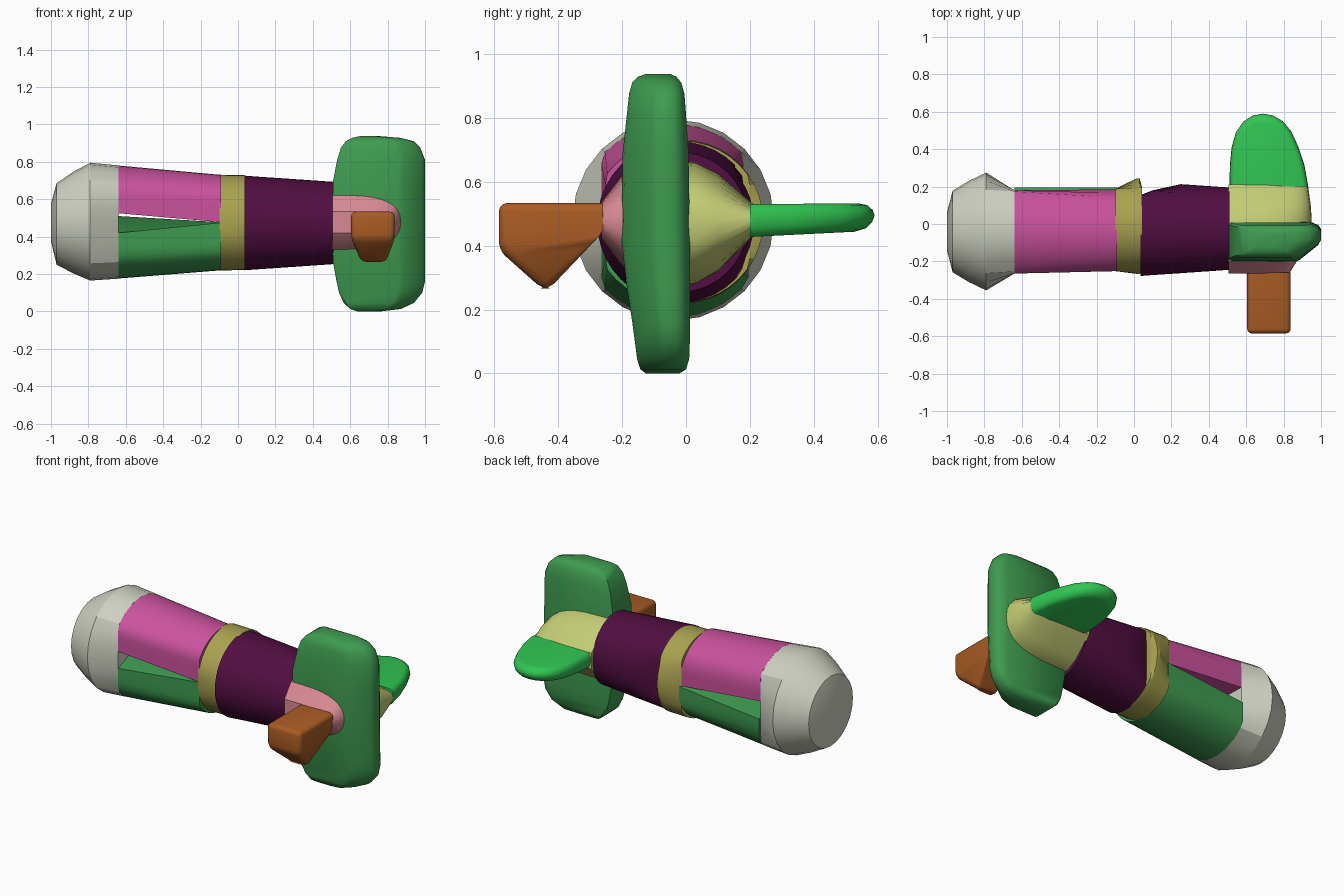
import bpy, bmesh, math
from mathutils import Vector

if "Cube" in bpy.data.objects:
    bpy.data.objects.remove(bpy.data.objects["Cube"])


def mat(name, rgb):
    m = bpy.data.materials.new(name)
    m.diffuse_color = [((c / 255 + 0.055) / 1.055) ** 2.4 for c in rgb] + [1]
    m.use_nodes = True
    m.node_tree.nodes["Principled BSDF"].inputs["Base Color"].default_value = m.diffuse_color
    return m


GREY = mat("pale grey", (205, 209, 193))
MAGENTA = mat("magenta", (203, 82, 158))
GREEN = mat("leaf green", (62, 155, 80))
PURPLE = mat("deep purple", (82, 14, 66))
OLIVE = mat("olive", (170, 163, 80))
PINK = mat("dusty pink", (218, 138, 148))
BROWN = mat("rust brown", (170, 92, 36))
LIME = mat("bright green", (48, 198, 82))
CREAM = mat("pale yellow", (196, 205, 117))


def finish(name, bm, material, angle=35):
    bmesh.ops.recalc_face_normals(bm, faces=bm.faces)
    me = bpy.data.meshes.new(name)
    bm.to_mesh(me)
    bm.free()
    ob = bpy.data.objects.new(name, me)
    bpy.context.collection.objects.link(ob)
    me.materials.append(material)
    bpy.ops.object.select_all(action='DESELECT')
    ob.select_set(True)
    bpy.context.view_layer.objects.active = ob
    bpy.ops.object.shade_smooth_by_angle(angle=math.radians(angle))
    return ob


def loft(name, rings, material, angle=35):
    """Skin equal-length closed rings and cap both ends."""
    bm = bmesh.new()
    vs = [[bm.verts.new(p) for p in r] for r in rings]
    n = len(vs[0])
    for a, b in zip(vs, vs[1:]):
        for i in range(n):
            j = (i + 1) % n
            bm.faces.new((a[i], a[j], b[j], b[i]))
    bm.faces.new(vs[0])
    bm.faces.new(vs[-1])
    return finish(name, bm, material, angle)


def clamp(v, lo, hi):
    return max(lo, min(hi, v))


def body_ring(x, cy, cz, r, y0, y1, n=40):
    """Circle across x with flattened sides at y0 and y1."""
    pts = []
    for i in range(n):
        t = 2 * math.pi * i / n
        pts.append((x, clamp(cy + r * math.cos(t), y0, y1), cz + r * math.sin(t)))
    return pts


def half_ring(x, cz, r, y0, y1, edge, ridge, sign, n=20):
    """Half of a flattened circle closed by a ridged inner face."""
    pts = []
    for i in range(n + 1):
        t = math.pi * i / n
        z = cz + sign * r * math.sin(t)
        z = max(z, edge) if sign > 0 else min(z, edge)
        pts.append((x, clamp(-0.04 + r * math.cos(t), y0, y1), z))
    return pts + [(x, -0.04, ridge)]


# rounded nose cap
loft("nose_cap", [body_ring(x, -0.04, cz, r, y0, y1, 24) for x, cz, r, y0, y1 in (
    (-1.0, 0.475, 0.10, -1, 1), (-0.97, 0.468, 0.218, -1, 1),
    (-0.88, 0.475, 0.272, -1, 1), (-0.79, 0.48, 0.315, -1, 1),
    (-0.64, 0.478, 0.303, -0.265, 0.18))], GREY, 25)

# two body shells with a tapering gap between them
loft("upper_shell", [
    half_ring(-0.64, 0.478, 0.302, -0.265, 0.18, 0.525, 0.53, 1),
    half_ring(-0.09, 0.475, 0.255, -0.252, 0.185, 0.477, 0.477, 1)], MAGENTA)
loft("lower_shell", [
    half_ring(-0.64, 0.478, 0.302, -0.265, 0.195, 0.42, 0.51, -1),
    half_ring(-0.09, 0.475, 0.255, -0.252, 0.195, 0.475, 0.477, -1)], GREEN)

# flared collar
loft("collar", [body_ring(x, -0.012, 0.475, r, y0, y1) for x, r, y0, y1 in (
    (-0.1, 0.256, -0.252, 0.188), (0.01, 0.254, -0.275, 0.25),
    (0.03, 0.254, -0.28, 0.25), (0.042, 0.252, -0.28, 0.2))], OLIVE, 25)

# tapered rear barrel
loft("rear_barrel", [body_ring(x, -0.025, 0.473, r, y0, y1) for x, r, y0, y1 in (
    (0.035, 0.253, -0.28, 0.155), (0.1, 0.248, -0.275, 0.18),
    (0.25, 0.238, -0.265, 0.218), (0.51, 0.22, -0.25, 0.215))], PURPLE, 25)


def tail_ring(y, x1, z0, z1, power, n=16):
    """Rounded section across y, flat where it meets the barrel."""
    cz, rz, cx = (z0 + z1) / 2, (z1 - z0) / 2, 0.58
    pts = [(0.505, y, z0), ]
    for i in range(n + 1):
        t = -math.pi / 2 + math.pi * i / n
        c, s = max(math.cos(t), 0), math.sin(t)
        pts.append((cx + (x1 - cx) * c ** (2 / power), y,
                    cz + rz * math.copysign(abs(s) ** (2 / power), s)))
    return pts + [(0.505, y, z1)]


# tail fairings on both sides of the vertical fin
loft("back_fairing", [tail_ring(*a) for a in (
    (-0.08, 0.94, 0.27, 0.67, 2.6), (0.03, 0.95, 0.28, 0.66, 2.6),
    (0.1, 0.945, 0.32, 0.625, 2.6), (0.21, 0.93, 0.43, 0.53, 2.6))], CREAM)
loft("front_fairing", [tail_ring(*a) for a in (
    (-0.1, 0.88, 0.3, 0.64, 2.5), (-0.2, 0.87, 0.335, 0.62, 2.5),
    (-0.265, 0.83, 0.42, 0.535, 2.5))], PINK)


# tall vertical fin: one tapered plan shape stacked in height
def fin_ring(z, x0, x1, y0, y1):
    plan = ((0, .06), (.03, 0), (.7, 0), (.76, .03), (.97, .42), (1, .55),
            (1, .78), (.97, .9), (.88, 1), (.03, 1), (0, .94))
    return [(x0 + u * (x1 - x0), y0 + v * (y1 - y0), z) for u, v in plan]


loft("vertical_fin", [fin_ring(*a) for a in (
    (0.0, 0.64, 0.76, -0.125, -0.02), (0.013, 0.6, 0.87, -0.143, 0.0),
    (0.045, 0.565, 0.94, -0.153, 0.01), (0.1, 0.54, 0.985, -0.16, 0.012),
    (0.16, 0.527, 1.0, -0.168, 0.012), (0.27, 0.507, 1.0, -0.185, 0.012),
    (0.42, 0.505, 1.0, -0.202, 0.012), (0.69, 0.507, 1.0, -0.198, 0.008),
    (0.81, 0.53, 1.0, -0.185, 0.0), (0.875, 0.55, 0.975, -0.178, -0.005),
    (0.91, 0.577, 0.94, -0.168, -0.015), (0.928, 0.61, 0.87, -0.15, -0.03),
    (0.937, 0.65, 0.76, -0.125, -0.05))], GREEN, 40)

# stubby keeled side fin
bm = bmesh.new()
for x in (0.605, 0.838):
    for y, z in ((-0.585, 0.533), (-0.26, 0.533), (-0.585, 0.385), (-0.26, 0.42)):
        bm.verts.new((x, y, z))
for x in (0.66, 0.79):
    bm.verts.new((x, -0.45, 0.265))
    bm.verts.new((x, -0.43, 0.265))
bmesh.ops.convex_hull(bm, input=bm.verts)
bmesh.ops.dissolve_limit(bm, angle_limit=0.02, verts=bm.verts, edges=bm.edges)
outer = [e for e in bm.edges if min(v.co.y for v in e.verts) < -0.3
         and e.calc_face_angle(0) > 0.3]
bmesh.ops.bevel(bm, geom=outer, offset=0.025, segments=3, profile=0.5, affect='EDGES')
finish("side_fin", bm, BROWN, 40)

# rounded back wing: plan outline stacked with an eased edge
outline = ((.51, .2), (.513, .32), (.522, .41), (.545, .49), (.585, .548),
           (.635, .58), (.69, .59), (.745, .58), (.795, .55), (.84, .497),
           (.88, .41), (.91, .32), (.932, .2))


def wing_ring(z0, tilt, s):
    c = Vector((0.72, 0.2))
    pts = [c + (Vector(p) - c) * s for p in outline]
    return [(p.x, p.y, z0 + tilt * (p.y - 0.2)) for p in pts]


loft("back_wing", [wing_ring(*a) for a in (
    (0.427, 0.05, 0.84), (0.436, 0.05, 0.93), (0.455, 0.05, 0.98),
    (0.482, 0.03, 1.0), (0.507, 0.01, 0.985), (0.523, 0.01, 0.94),
    (0.53, 0.005, 0.87))], LIME, 40)
